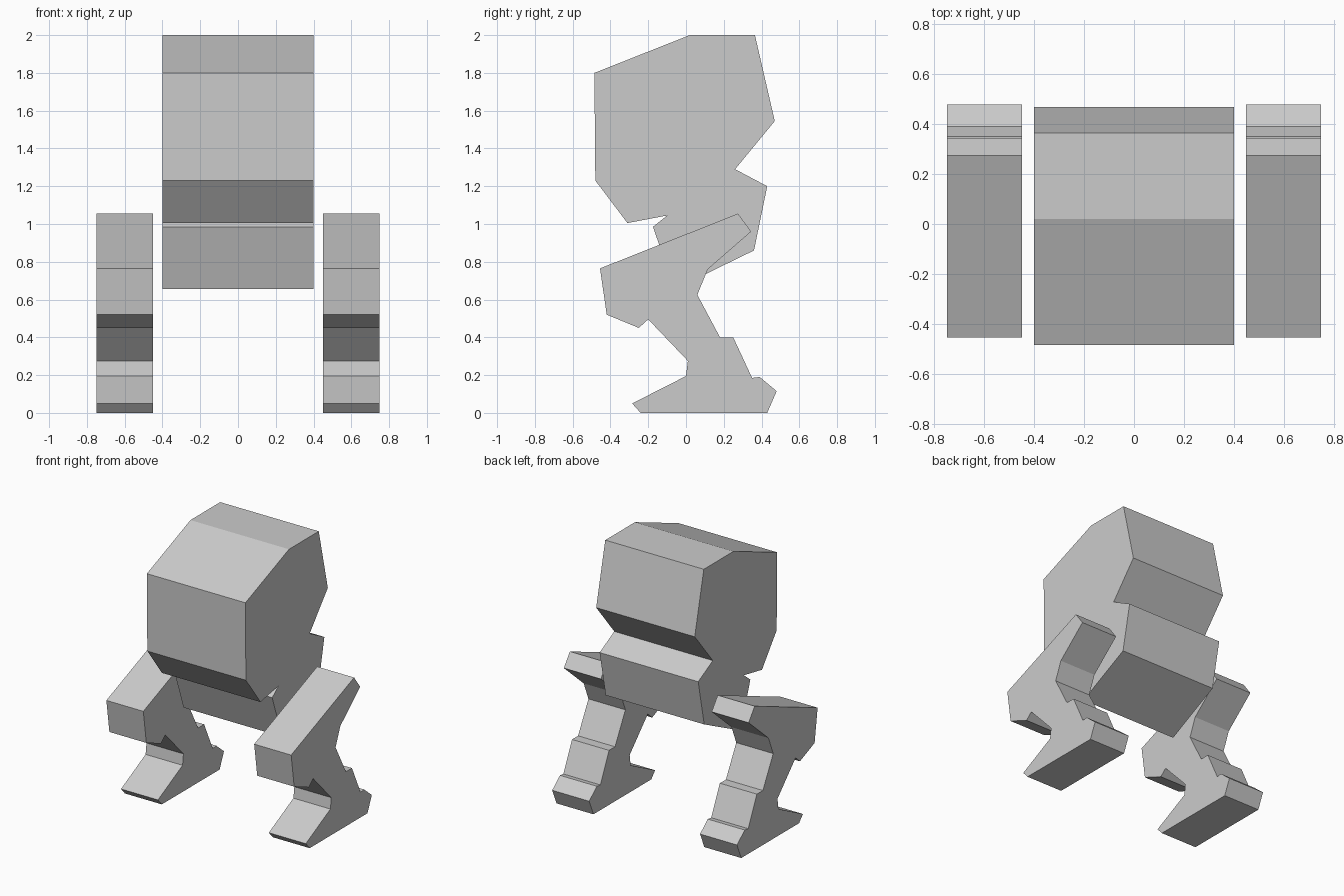
import bpy
import bmesh

cube = bpy.data.objects.get("Cube")
if cube:
    bpy.data.objects.remove(cube, do_unlink=True)

grey = bpy.data.materials.new("light grey")
grey.use_nodes = True
grey.diffuse_color = (0.6, 0.6, 0.6, 1)
grey.node_tree.nodes["Principled BSDF"].inputs["Base Color"].default_value = (0.6, 0.6, 0.6, 1)


def extrude_profile(name, profile, x_min, x_max):
    """Extrude a side outline of (y, z) points across x."""
    bm = bmesh.new()
    face = bm.faces.new([bm.verts.new((x_min, y, z)) for y, z in profile])
    extruded = bmesh.ops.extrude_face_region(bm, geom=[face])["geom"]
    moved = [v for v in extruded if isinstance(v, bmesh.types.BMVert)]
    bmesh.ops.translate(bm, verts=moved, vec=(x_max - x_min, 0, 0))
    bmesh.ops.recalc_face_normals(bm, faces=bm.faces)
    mesh = bpy.data.meshes.new(name)
    bm.to_mesh(mesh)
    bm.free()
    mesh.materials.append(grey)
    obj = bpy.data.objects.new(name, mesh)
    bpy.context.collection.objects.link(obj)
    return obj


# Body: large head block, notched neck and tapered hips
body_profile = [
    (-0.485, 1.8), (0.02, 2.0), (0.365, 2.0), (0.47, 1.545),
    (0.26, 1.29), (0.43, 1.2), (0.36, 0.86), (-0.06, 0.655),
    (-0.175, 0.985), (-0.10, 1.045), (-0.31, 1.005), (-0.48, 1.23),
]
extrude_profile("body", body_profile, -0.4, 0.4)

# Legs: thigh, knee, shin, heel and foot in one outline
leg_profile = [
    (0.275, 1.055), (0.345, 0.96), (0.115, 0.76), (0.06, 0.625),
    (0.18, 0.4), (0.25, 0.4), (0.35, 0.185), (0.39, 0.19),
    (0.48, 0.115), (0.43, 0), (-0.24, 0), (-0.285, 0.05),
    (0, 0.195), (0.01, 0.275), (-0.2, 0.495), (-0.25, 0.45),
    (-0.42, 0.52), (-0.455, 0.765),
]
for side, x in (("left", 0.45), ("right", -0.75)):
    extrude_profile(side + "_leg", leg_profile, x, x + 0.3)
